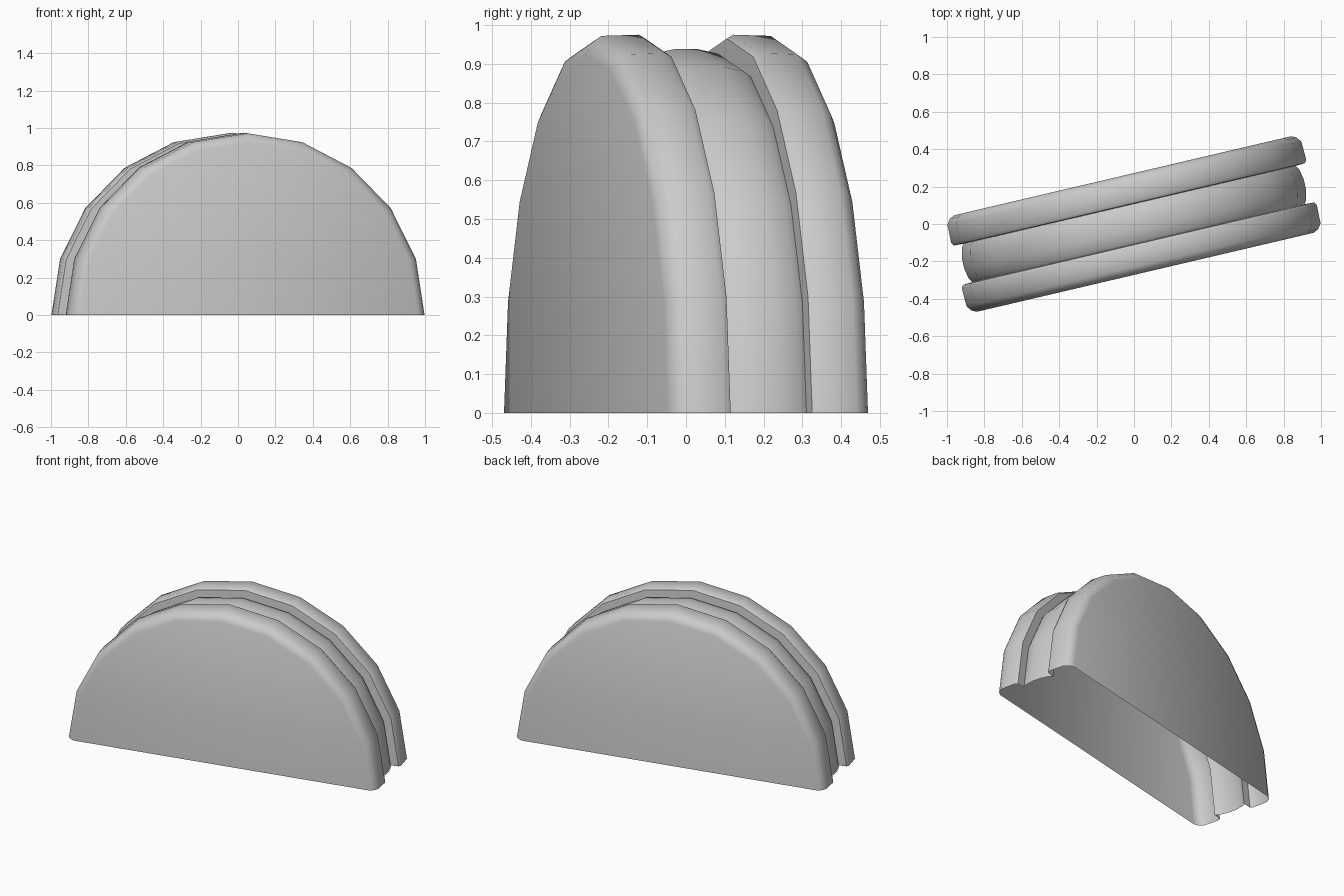
import bpy, bmesh
from math import sin, cos, pi, radians

if "Cube" in bpy.data.objects:
    bpy.data.objects.remove(bpy.data.objects["Cube"])

SEGS = 10                 # sides over the half circle
TURN = radians(13.2)      # whole model is turned about z


def half_round(name, profile, cap=None):
    """Sweep a (depth, radius) profile through a half turn; open underneath."""
    bm = bmesh.new()
    rings = []
    for a, r in profile:
        rings.append([bm.verts.new((r * cos(pi * j / SEGS), a, max(0, r * sin(pi * j / SEGS))))
                      for j in range(SEGS + 1)])
    for p, q in zip(rings, rings[1:]):
        for j in range(SEGS):
            bm.faces.new((p[j], q[j], q[j + 1], p[j + 1]))
    if cap == "front":
        bm.faces.new(rings[0])
    elif cap == "back":
        bm.faces.new(rings[-1][::-1])
    mesh = bpy.data.meshes.new(name)
    bm.to_mesh(mesh)
    bm.free()
    ob = bpy.data.objects.new(name, mesh)
    bpy.context.collection.objects.link(ob)
    ob.rotation_euler.z = TURN
    bpy.ops.object.select_all(action='DESELECT')
    ob.select_set(True)
    bpy.context.view_layer.objects.active = ob
    bpy.ops.object.shade_smooth_by_angle(angle=radians(50))
    return ob


# Outer layers: flat face, rounded rim, short lip turned in to the filling
layer = [(-0.265, 0.925), (-0.252, 0.952), (-0.224, 0.972), (-0.125, 0.975),
         (-0.108, 0.965), (-0.105, 0.912)]
half_round("front_layer", layer, "front")
half_round("back_layer", [(-a, r) for a, r in reversed(layer)], "back")

# Filling: slightly bulged band between the layers
half_round("filling", [(-0.105, 0.912), (-0.085, 0.926), (-0.03, 0.938),
                       (0.03, 0.938), (0.085, 0.926), (0.105, 0.912)])
